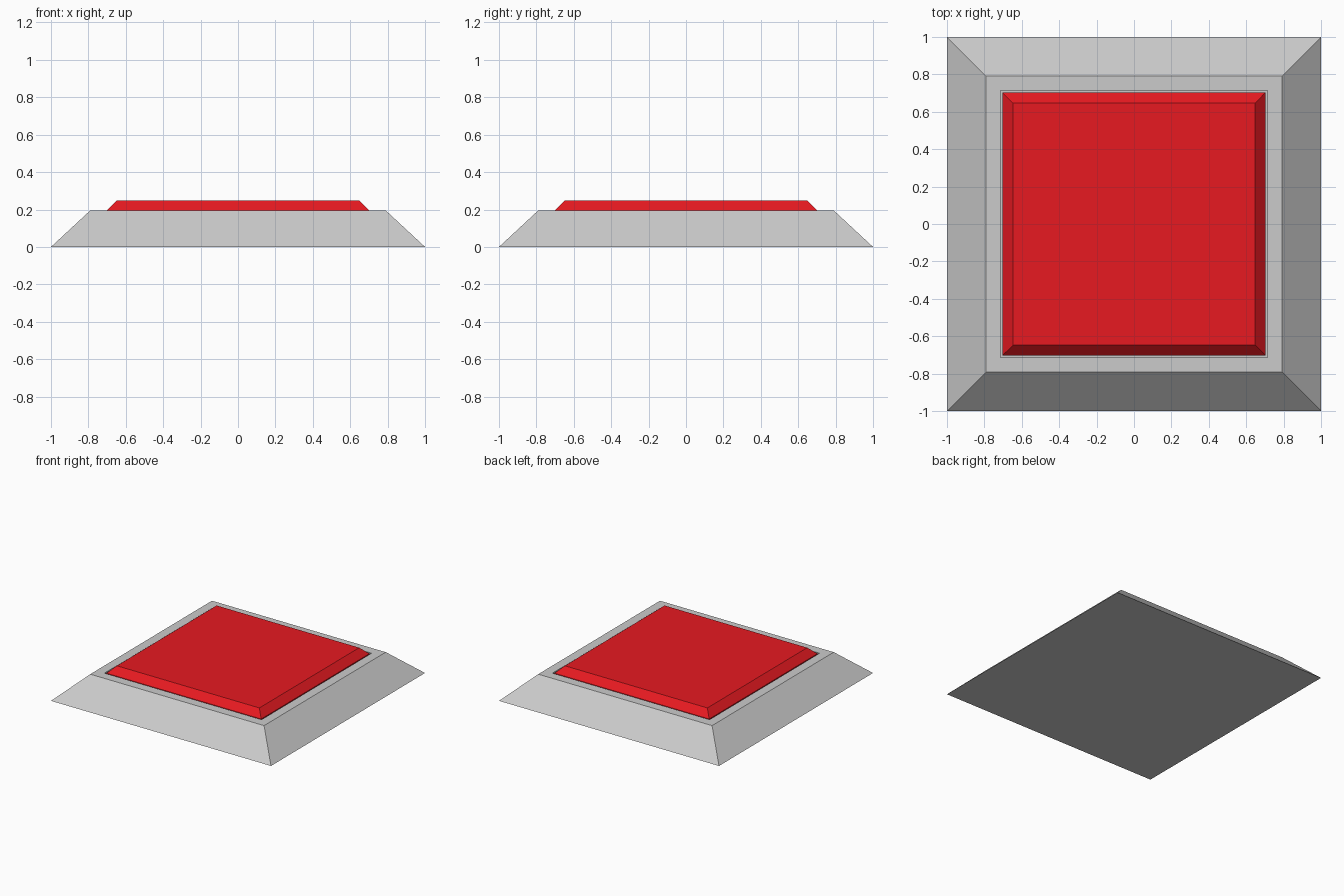
import bpy, bmesh

if "Cube" in bpy.data.objects:
    bpy.data.objects.remove(bpy.data.objects["Cube"])


def square_loft(name, rings):
    """Loft square rings given as (half width, z), capped at both ends."""
    bm = bmesh.new()
    loops = [[bm.verts.new((sx * h, sy * h, z))
              for sx, sy in ((-1, -1), (1, -1), (1, 1), (-1, 1))]
             for h, z in rings]
    for a, b in zip(loops, loops[1:]):
        for i in range(4):
            j = (i + 1) % 4
            bm.faces.new((a[i], a[j], b[j], b[i]))
    bm.faces.new(loops[0][::-1])
    bm.faces.new(loops[-1])
    bmesh.ops.recalc_face_normals(bm, faces=bm.faces)
    mesh = bpy.data.meshes.new(name)
    bm.to_mesh(mesh)
    bm.free()
    obj = bpy.data.objects.new(name, mesh)
    bpy.context.collection.objects.link(obj)
    return obj


# Sloped housing with a square recess in its top
square_loft("button_base", [(1.0, 0), (0.79, 0.195), (0.714, 0.195), (0.714, 0.1)])

# Chamfered push plate seated in the recess, with a narrow gap around it
button = square_loft("button_plate", [(0.703, 0.102), (0.703, 0.193), (0.648, 0.248)])
red = bpy.data.materials.new("red")
red.diffuse_color = (0.8, 0.01, 0.015, 1)
red.use_nodes = True
red.node_tree.nodes["Principled BSDF"].inputs["Base Color"].default_value = red.diffuse_color
button.data.materials.append(red)
